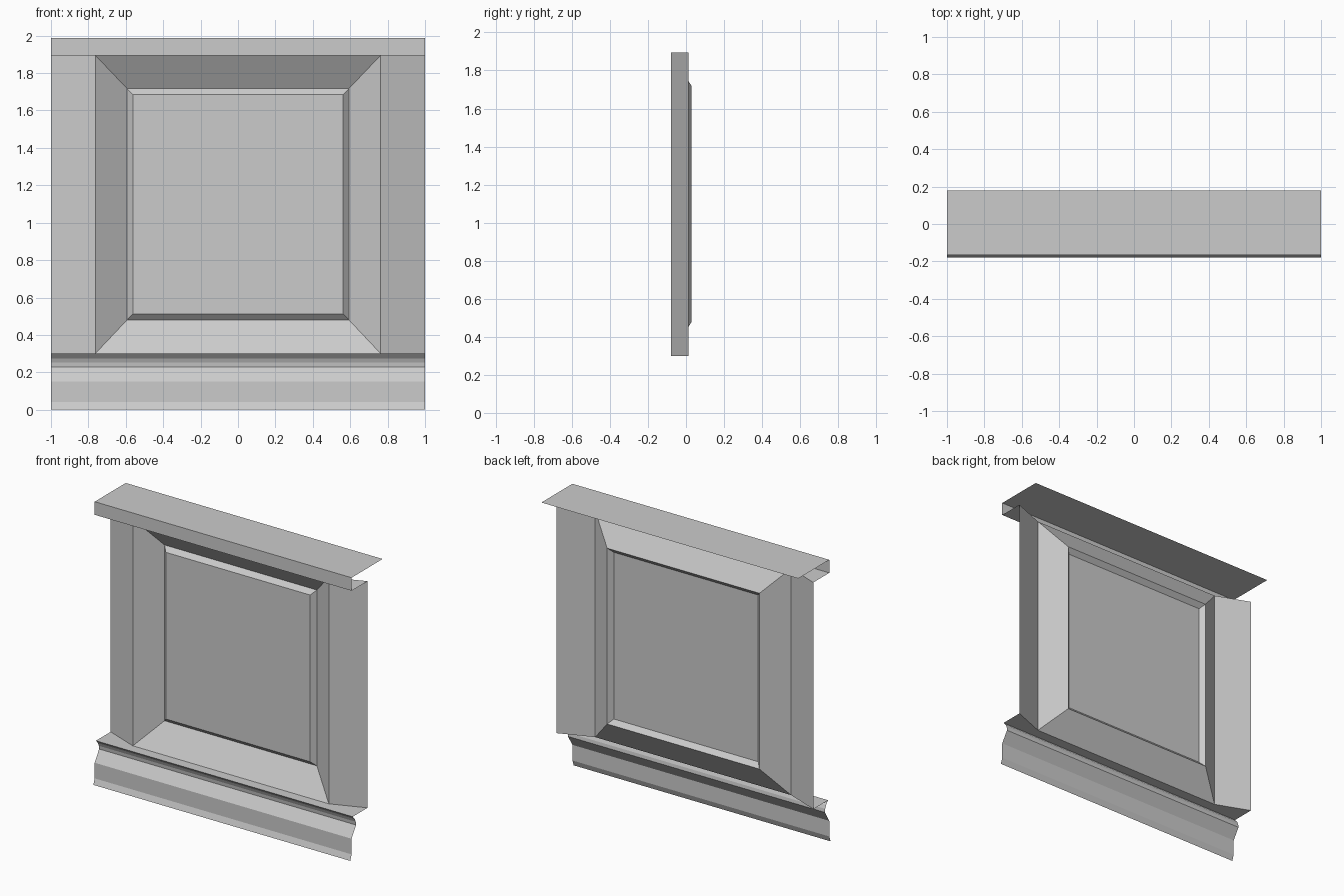
import bpy

if "Cube" in bpy.data.objects:
    bpy.data.objects.remove(bpy.data.objects["Cube"])

LOW, HIGH = 0.30, 1.895      # heights where the wall panel meets base and ledge


def make(name, verts, faces):
    me = bpy.data.meshes.new(name)
    me.from_pydata(verts, [], faces)
    ob = bpy.data.objects.new(name, me)
    bpy.context.collection.objects.link(ob)
    return ob


def sweep(name, profile):
    """Open moulding along the full width from a (y, z) profile."""
    verts = [(x, y, z) for y, z in profile for x in (-1, 1)]
    faces = [(2*i, 2*i+1, 2*i+3, 2*i+2) for i in range(len(profile) - 1)]
    return make(name, verts, faces)


def shelf(name, front_y, z, up):
    """Flat strip from the moulding edge back to the wall outline."""
    verts = [(-1, front_y, z), (-0.763, front_y, z), (0.763, front_y, z), (1, front_y, z),
             (-1, 0.012, z), (-0.763, -0.08, z), (0.763, -0.08, z), (1, 0.012, z)]
    faces = [(i, i+1, i+5, i+4) for i in range(3)]
    return make(name, verts, faces if up else [f[::-1] for f in faces])


# base moulding with a hollow, and its top
sweep("base_moulding", [(-0.18, 0), (-0.165, 0.04), (-0.165, 0.15), (-0.116, 0.228),
                        (-0.119, 0.252), (-0.129, 0.275), (-0.152, LOW)])
shelf("base_top", -0.152, LOW, True)

# top ledge and its underside
sweep("top_ledge", [(-0.165, HIGH), (-0.165, 1.987), (0.18, 1.987)])
shelf("ledge_underside", -0.165, HIGH, False)

# slanted side strips
for side, (a, b) in {"left": ((-1, 0.012), (-0.763, -0.08)),
                     "right": ((0.763, -0.08), (1, 0.012))}.items():
    make(side + "_strip", [(*a, LOW), (*b, LOW), (*b, HIGH), (*a, HIGH)], [(0, 1, 2, 3)])

# recessed frame, raised lip and centre panel as nested rectangles
rings = [(0.763, -0.08, LOW, HIGH), (0.593, 0.03, 0.48, 1.717), (0.562, 0.0, 0.512, 1.685)]
verts = [p for w, y, lo, hi in rings
         for p in ((-w, y, lo), (w, y, lo), (w, y, hi), (-w, y, hi))]
faces = [(4*r + i, 4*r + (i+1) % 4, 4*r + 4 + (i+1) % 4, 4*r + 4 + i)
         for r in range(2) for i in range(4)]
make("recessed_panel", verts, faces + [(8, 9, 10, 11)])
